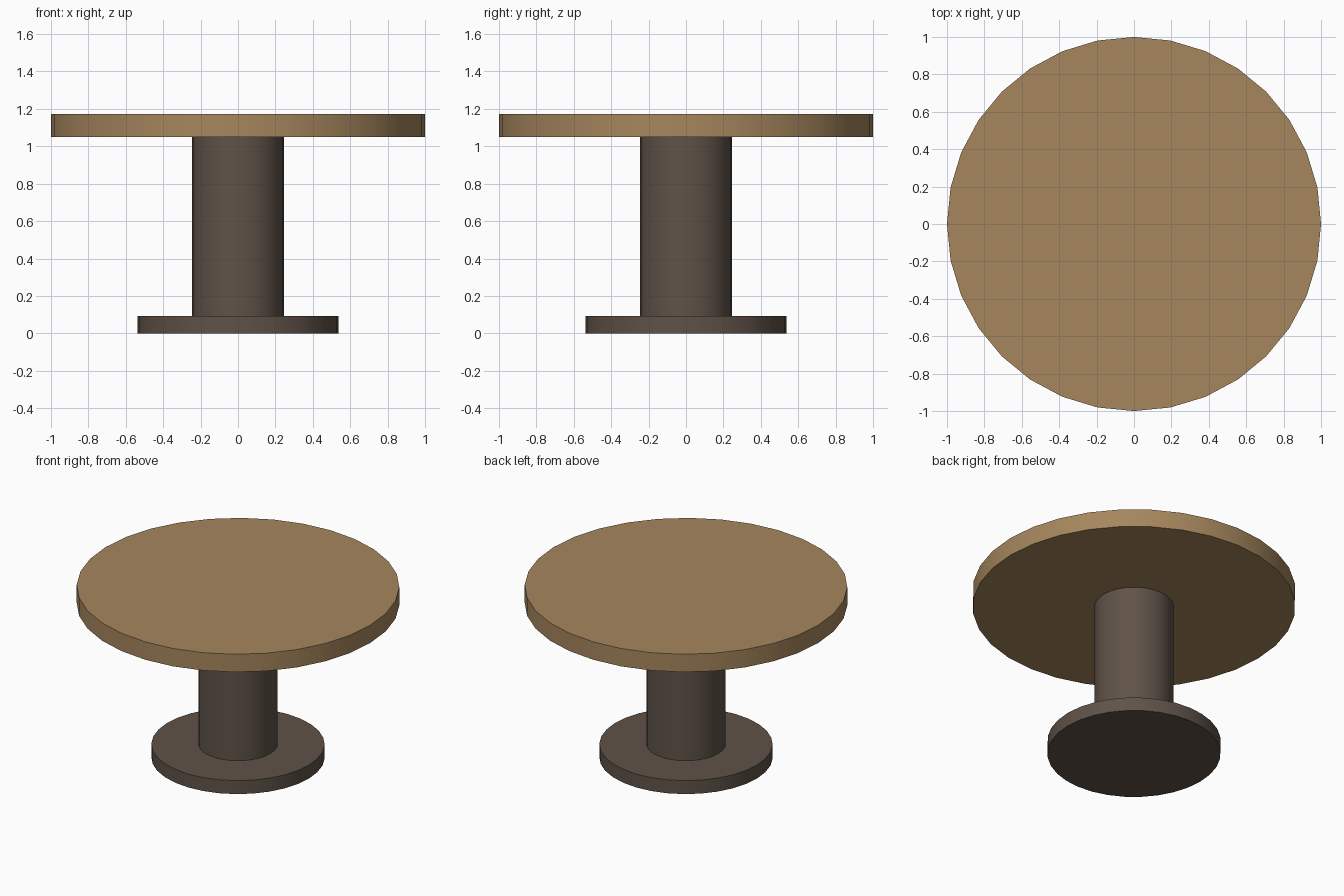
import bpy
import math

if "Cube" in bpy.data.objects:
    bpy.data.objects.remove(bpy.data.objects["Cube"])


def material(name, color):
    mat = bpy.data.materials.new(name)
    mat.diffuse_color = (*color, 1.0)
    mat.use_nodes = True
    mat.node_tree.nodes["Principled BSDF"].inputs["Base Color"].default_value = mat.diffuse_color
    return mat


def disc(name, radius, z0, z1, mat, sides=32):
    bpy.ops.mesh.primitive_cylinder_add(
        vertices=sides, radius=radius, depth=z1 - z0,
        location=(0, 0, (z0 + z1) / 2))
    obj = bpy.context.object
    obj.name = name
    obj.data.materials.append(mat)
    bpy.ops.object.shade_smooth_by_angle(angle=math.radians(30))
    return obj


wood = material("light_wood", (0.38, 0.24, 0.11))
dark = material("dark_wood", (0.115, 0.085, 0.065))

# Foot, pedestal and round top, stacked from the floor up
disc("base_plate", 0.537, 0.0, 0.092, dark)
disc("pedestal_column", 0.245, 0.092, 1.05, dark)
disc("table_top", 1.0, 1.05, 1.172, wood)
